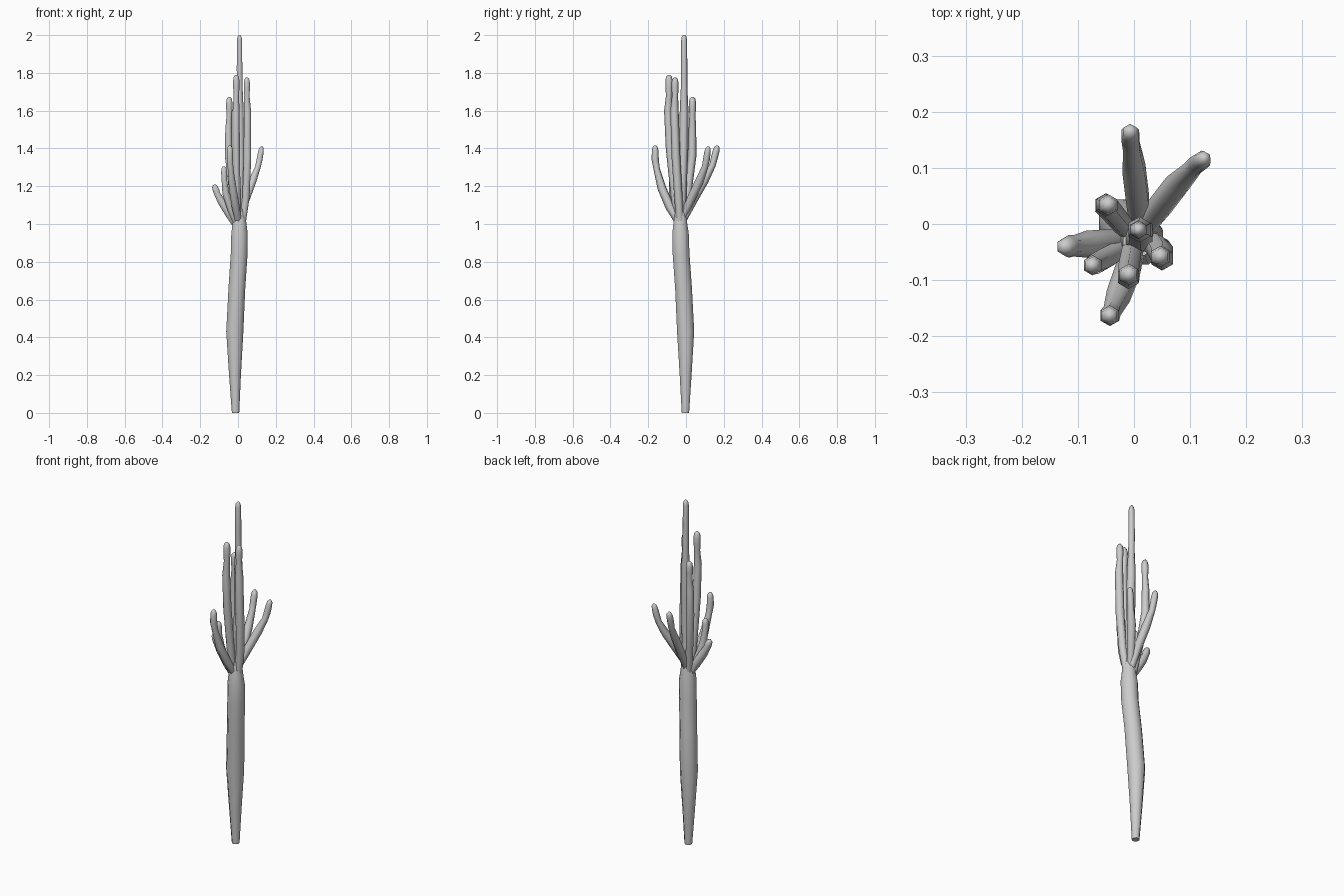
import bpy, bmesh, math
from mathutils import Vector


def tube(name, pts, sides):
    """Tapered tube through (x, y, z, radius) points, closed at both ends."""
    bm = bmesh.new()
    centres = [Vector(p[:3]) for p in pts]
    rings = []
    for i, c in enumerate(centres):
        t = (centres[min(i + 1, len(pts) - 1)] - centres[max(i - 1, 0)]).normalized()
        if i == 0 and c.z == 0:
            t = Vector((0, 0, 1))
        u = Vector((0, 1, 0)).cross(t).normalized()
        v = t.cross(u)
        ring = []
        for k in range(sides):
            a = 2 * math.pi * (k + 0.5) / sides
            ring.append(bm.verts.new(c + (u * math.cos(a) + v * math.sin(a)) * pts[i][3]))
        rings.append(ring)
    for a, b in zip(rings, rings[1:]):
        for k in range(sides):
            n = (k + 1) % sides
            bm.faces.new((a[k], a[n], b[n], b[k]))
    bm.faces.new(rings[0][::-1])
    bm.faces.new(rings[-1])
    mesh = bpy.data.meshes.new(name)
    bm.to_mesh(mesh)
    bm.free()
    ob = bpy.data.objects.new(name, mesh)
    bpy.context.collection.objects.link(ob)
    bpy.context.view_layer.objects.active = ob
    bpy.ops.object.select_all(action='DESELECT')
    ob.select_set(True)
    bpy.ops.object.shade_smooth_by_angle(angle=math.radians(62))
    return ob


def arm(name, pts):
    """Cactus arm with a rounded tip above the last path point."""
    end = Vector(pts[-1][:3])
    t = (end - Vector(pts[-2][:3])).normalized()
    r = pts[-1][3]
    body = pts[:-1]
    for back, f in ((0.03, 1.0), (0.01, 0.8), (0.0, 0.35)):
        body.append((*(end - t * back), r * f))
    tube(name, body, 6)


# Trunk, thin at the foot and swollen along the middle
tube("trunk", [(-0.013, -0.003, 0, 0.021), (-0.016, -0.002, 0.2, 0.034),
               (-0.017, -0.002, 0.43, 0.049), (-0.006, -0.013, 0.66, 0.048),
               (0.006, -0.026, 0.84, 0.048), (0.008, -0.029, 0.95, 0.047),
               (0.008, -0.03, 1.0, 0.04), (0.008, -0.028, 1.08, 0.03)], 8)

# Central leader
arm("central_stem", [(0.008, -0.028, 0.98, 0.035), (0.012, -0.022, 1.15, 0.024),
                     (0.012, -0.012, 1.4, 0.024), (0.01, -0.01, 1.6, 0.023),
                     (0.009, -0.01, 1.73, 0.017), (0.008, -0.01, 1.82, 0.017),
                     (0.008, -0.01, 2.0, 0.016)])

# Tall upright arms
arm("right_upright_arm", [(0.02, -0.03, 0.98, 0.02), (0.042, -0.04, 1.14, 0.022),
                          (0.05, -0.053, 1.35, 0.023), (0.05, -0.061, 1.6, 0.022),
                          (0.047, -0.058, 1.68, 0.016), (0.047, -0.058, 1.72, 0.019),
                          (0.047, -0.058, 1.775, 0.019)])
arm("front_upright_arm", [(0.0, -0.035, 0.98, 0.02), (-0.005, -0.06, 1.15, 0.021),
                          (-0.009, -0.085, 1.4, 0.022), (-0.01, -0.095, 1.6, 0.021),
                          (-0.009, -0.09, 1.68, 0.016), (-0.009, -0.09, 1.72, 0.019),
                          (-0.009, -0.09, 1.79, 0.019)])
arm("back_upright_arm", [(-0.005, -0.02, 0.98, 0.018), (-0.03, 0.01, 1.17, 0.02),
                         (-0.05, 0.033, 1.36, 0.022), (-0.05, 0.034, 1.5, 0.02),
                         (-0.046, 0.034, 1.58, 0.016), (-0.046, 0.034, 1.61, 0.019),
                         (-0.046, 0.034, 1.673, 0.019)])

# Spreading side arms
arm("front_side_arm", [(0.005, -0.035, 1.0, 0.018), (-0.012, -0.085, 1.09, 0.024),
                       (-0.028, -0.128, 1.19, 0.023), (-0.039, -0.155, 1.29, 0.017),
                       (-0.043, -0.163, 1.34, 0.019), (-0.043, -0.163, 1.415, 0.018)])
arm("right_side_arm", [(0.012, -0.015, 1.04, 0.018), (0.045, 0.03, 1.14, 0.023),
                       (0.078, 0.073, 1.23, 0.023), (0.105, 0.1, 1.3, 0.017),
                       (0.114, 0.108, 1.34, 0.018), (0.126, 0.118, 1.41, 0.017)])
arm("back_side_arm", [(0.01, -0.015, 1.02, 0.018), (0.007, 0.04, 1.13, 0.023),
                      (0.0, 0.097, 1.23, 0.023), (-0.005, 0.14, 1.31, 0.017),
                      (-0.006, 0.15, 1.35, 0.018), (-0.007, 0.167, 1.415, 0.018)])
arm("left_side_arm", [(0.0, -0.027, 0.97, 0.015), (-0.045, -0.033, 1.05, 0.024),
                      (-0.085, -0.036, 1.115, 0.024), (-0.108, -0.039, 1.155, 0.019),
                      (-0.127, -0.041, 1.208, 0.02)])
arm("front_left_arm", [(0.0, -0.032, 0.98, 0.015), (-0.04, -0.055, 1.08, 0.02),
                       (-0.064, -0.068, 1.16, 0.021), (-0.072, -0.073, 1.23, 0.017),
                       (-0.075, -0.074, 1.305, 0.018)])
